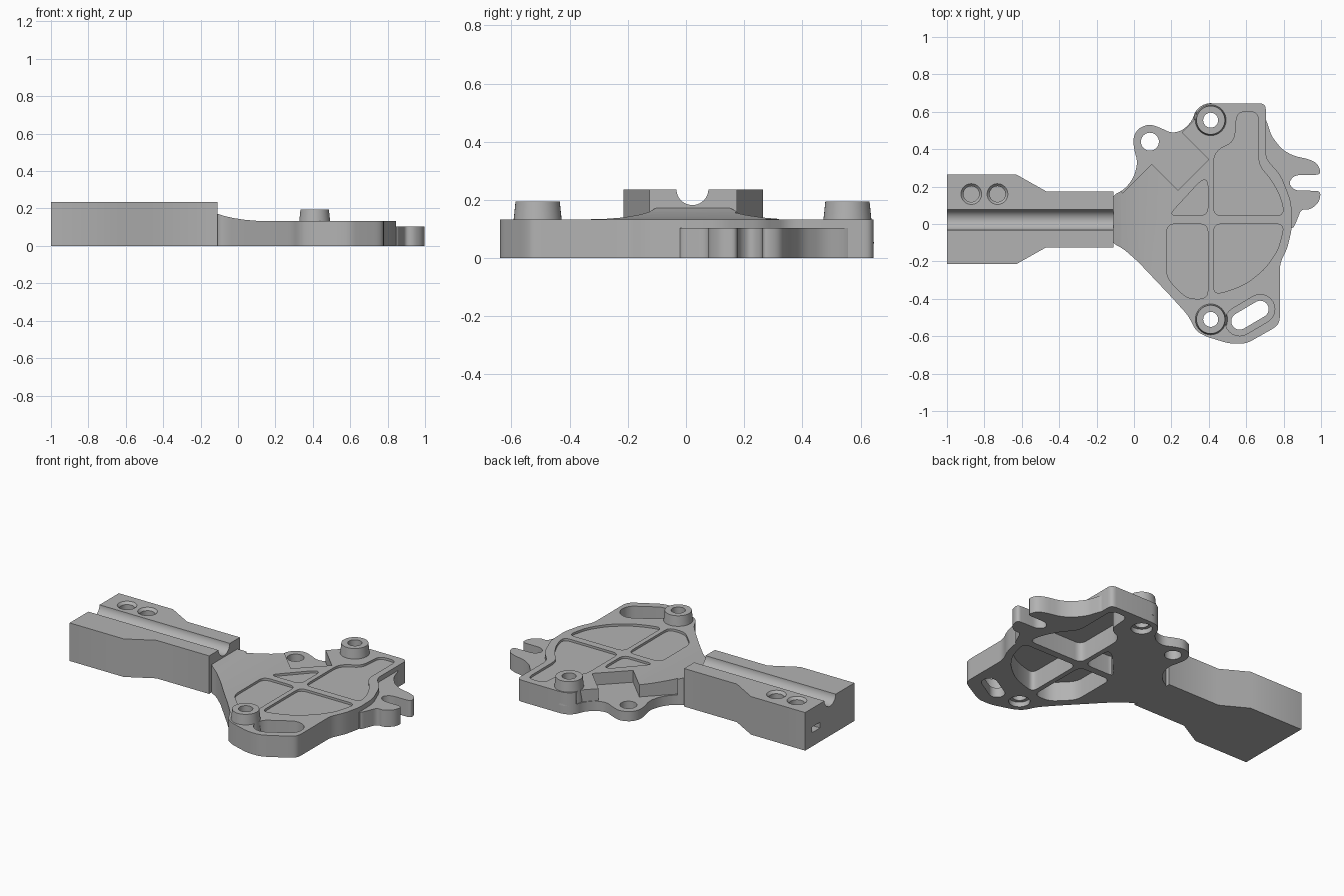
import bpy, bmesh, math
from mathutils import Matrix, Vector

cube = bpy.data.objects.get("Cube")
if cube:
    bpy.data.objects.remove(cube, do_unlink=True)

grey = bpy.data.materials.new("plain grey")
grey.use_nodes = True
color = (0.45, 0.45, 0.45, 1)
grey.diffuse_color = color
grey.node_tree.nodes["Principled BSDF"].inputs["Base Color"].default_value = color


def finish(name, bm):
    bmesh.ops.recalc_face_normals(bm, faces=bm.faces[:])
    mesh = bpy.data.meshes.new(name)
    bm.to_mesh(mesh)
    bm.free()
    mesh.materials.append(grey)
    obj = bpy.data.objects.new(name, mesh)
    bpy.context.collection.objects.link(obj)
    return obj


def fillet(points, radius, steps=5):
    """Round every corner of a closed outline."""
    pts = [Vector(p) for p in points]
    result = []
    for i, corner in enumerate(pts):
        ends = []
        for other in (pts[i - 1], pts[(i + 1) % len(pts)]):
            edge = other - corner
            ends.append(corner + edge.normalized() * min(radius, edge.length * 0.45))
        for s in range(steps + 1):
            t = s / steps
            result.append(ends[0] * (1 - t) ** 2 + corner * 2 * t * (1 - t) + ends[1] * t * t)
    return result


def prism(name, points, bottom, top, radius=0, chamfer=0, matrix=None):
    """Extrude an outline, optionally with rounded corners and a flared top."""
    outline = fillet(points, radius) if radius else points
    bm = bmesh.new()
    rim = [bm.verts.new((p[0], p[1], top)) for p in outline]
    face = bm.faces.new(rim)
    if chamfer:
        bmesh.ops.inset_region(bm, faces=[face], thickness=chamfer, use_boundary=True)
        for v in face.verts:
            v.co.z = top - chamfer * 1.5
    lid = None if chamfer else face
    geom = bmesh.ops.extrude_face_region(bm, geom=[face], use_keep_orig=not chamfer)["geom"]
    for v in geom:
        if isinstance(v, bmesh.types.BMVert):
            v.co.z = bottom
    if lid is None:
        bm.faces.new(rim)
    if matrix:
        bm.transform(matrix)
    return finish(name, bm)


def cone(name, x, y, bottom, top, r_bottom, r_top):
    bm = bmesh.new()
    bmesh.ops.create_cone(bm, cap_ends=True, segments=40, radius1=r_bottom, radius2=r_top,
                          depth=top - bottom,
                          matrix=Matrix.Translation((x, y, (top + bottom) / 2)))
    return finish(name, bm)


def capsule(start, end, radius):
    """Outline of a slot with round ends."""
    a, b = Vector(start), Vector(end)
    angle = math.atan2(b.y - a.y, b.x - a.x)
    pts = []
    for centre, turn in ((b, -math.pi / 2), (a, math.pi / 2)):
        for i in range(13):
            t = angle + turn + math.pi * i / 12
            pts.append(centre + Vector((math.cos(t), math.sin(t))) * radius)
    return pts


def boolean(target, cutters, operation="DIFFERENCE"):
    bpy.context.view_layer.objects.active = target
    for cutter in cutters:
        cutter.hide_render = True
        mod = target.modifiers.new("cut", "BOOLEAN")
        mod.operation = operation
        mod.solver = "EXACT"
        mod.object = cutter
        bpy.ops.object.modifier_apply(modifier=mod.name)
        bpy.data.objects.remove(cutter, do_unlink=True)


side = Matrix.Rotation(math.pi / 2, 4, "X")  # stands an outline up in the XZ plane

# Arm with a long groove, two blind holes and an end slot
arm = prism("arm", [(-1, -.215), (-.63, -.215), (-.47, -.125), (-.11, -.125),
                    (-.11, .175), (-.47, .175), (-.63, .265), (-1, .265)], 0, .235)
groove = cone("groove_cutter", 0, 0, -1.2, 0, .055, .055)
groove.data.transform(Matrix.Translation((0, .022, .237)) @ Matrix.Rotation(math.pi / 2, 4, "Y"))
arm_cuts = [groove]
for hole_x in (-.87, -.73):
    arm_cuts.append(cone("hole_cutter", hole_x, .16, .22, .24, .042, .06))
    arm_cuts.append(cone("hole_cutter", hole_x, .16, .08, .23, .042, .042))
arm_cuts.append(prism("end_slot_cutter", [(-1.1, .12), (-.72, .12), (-.72, .2), (-1.1, .2)], .085, .12))
boolean(arm, arm_cuts)

# Frame plate
frame = prism("frame", [
    (-.12, -.1), (-.06, -.13), (.02, -.2), (.2, -.39), (.29, -.49), (.33, -.57), (.38, -.6),
    (.51, -.64), (.6, -.64), (.76, -.55), (.78, -.52), (.78, -.21), (.82, -.13), (.845, -.02),
    (.84, .12), (.785, .26), (.705, .35), (.705, .645), (.38, .645), (.33, .61), (.31, .55),
    (.26, .5), (.2, .485), (.14, .515), (.08, .535), (.02, .51), (-.005, .46), (0, .4),
    (.02, .33), (.0, .25), (-.05, .185), (-.12, .15)], 0, .175, radius=.035)

# Lower the plate behind the curved neck, then sink the ear
frame_cuts = [
    prism("top_cutter", [(-.11, .172), (-.07, .159), (-.02, .148), (.04, .139), (.1, .134),
                         (.16, .133), (1.2, .133), (1.2, .4), (-.11, .4)], -1, 1, matrix=side),
    prism("ear_cutter", [(.235, .18), (.4, .345), (.255, .49), (.335, .57), (.3, .8),
                         (-.2, .8), (-.2, .4), (-.06, .165), (.095, .32)], .06, .3)]

# Four open windows between the ribs
windows = [
    [(.175, -.0), (.395, -.0), (.395, -.4), (.285, -.4), (.175, -.29)],
    [(.185, .045), (.395, .045), (.395, .235), (.36, .235)],
    [(.425, -.0), (.805, -.0), (.77, -.14), (.7, -.24), (.6, -.32), (.5, -.36), (.425, -.375)],
    [(.425, .045), (.805, .045), (.785, .14), (.735, .235), (.665, .315), (.665, .6),
     (.55, .6), (.54, .46), (.51, .425), (.46, .405), (.425, .36)]]
for window in windows:
    frame_cuts.append(prism("window_cutter", window, -.1, .14, radius=.045, chamfer=.014))

# Slanted slot with a recessed rim
frame_cuts.append(prism("slot_cutter", capsule((.565, -.52), (.675, -.455), .045), -.1, .2))
frame_cuts.append(prism("slot_rim_cutter", capsule((.565, -.52), (.675, -.455), .078), .06, .2))
frame_cuts.append(cone("ear_hole_cutter", .085, .44, -.1, .2, .048, .048))

# Tapered bosses, drilled through together with the plate
for name, boss_y in (("back_boss", .555), ("front_boss", -.51)):
    boss = cone(name, .41, boss_y, .05, .195, .091, .076)
    boolean(boss, [cone("bore_cutter", .41, boss_y, -.1, .3, .04, .04)])
    frame_cuts.append(cone("bore_cutter", .41, boss_y, -.1, .3, .04, .04))
    frame_cuts.append(cone("counterbore_cutter", .41, boss_y, -.1, .03, .06, .06))
boolean(frame, frame_cuts)

# Lower forked tab on the outer edge
prism("forked_tab", [
    (.69, .58), (.71, .55), (.735, .47), (.79, .4), (.85, .365), (.94, .345), (.985, .32),
    (1.0, .265), (.95, .262), (.86, .262), (.825, .22), (.86, .178), (.95, .178), (1.0, .175),
    (.99, .115), (.94, .075), (.895, .08), (.875, .03), (.85, -.03), (.82, 0), (.82, .12),
    (.765, .25), (.69, .335)], 0, .103, radius=.03)

# Smooth the rounded walls and keep the edges crisp
for obj in bpy.context.view_layer.objects:
    obj.select_set(obj.type == "MESH" and grey.name in obj.data.materials)
bpy.context.view_layer.objects.active = frame
bpy.ops.object.shade_smooth_by_angle(angle=math.radians(30))
